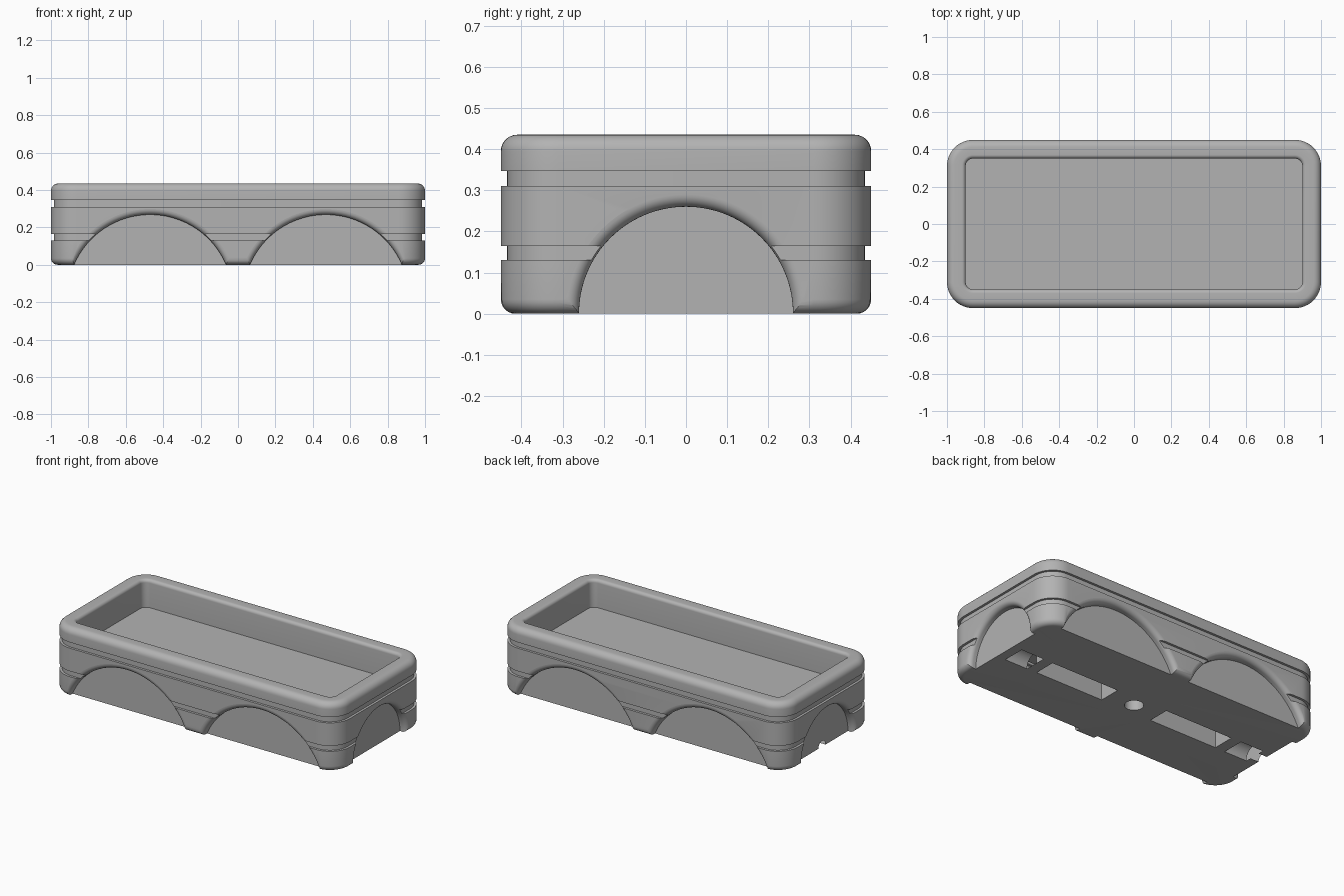
import bpy, bmesh, math
from mathutils import Matrix, Vector

if "Cube" in bpy.data.objects:
    bpy.data.objects.remove(bpy.data.objects["Cube"])

HX, HY, TOP, CORNER = 1.0, 0.45, 0.435, 0.14
DEPTH, FILLET = 0.05, 0.03

grey = bpy.data.materials.new("plain_grey")
grey.use_nodes = True
grey.diffuse_color = (0.45, 0.45, 0.45, 1)
grey.node_tree.nodes["Principled BSDF"].inputs["Base Color"].default_value = grey.diffuse_color


def rounded_rect(inset, z, steps=12):
    """Rounded rectangle ring, shrunk inwards by inset."""
    r, pts = CORNER - inset, []
    for q, (sx, sy) in enumerate([(1, 1), (-1, 1), (-1, -1), (1, -1)]):
        for i in range(steps + 1):
            a = (q + i / steps) * math.pi / 2
            pts.append(Vector((sx * (HX - CORNER) + r * math.cos(a),
                               sy * (HY - CORNER) + r * math.sin(a), z)))
    return pts


def circle(radius, z, steps=128):
    angles = [2 * math.pi * i / steps for i in range(steps)]
    return [Vector((radius * math.cos(a), radius * math.sin(a), z)) for a in angles]


def loft(name, rings, matrix=Matrix()):
    """Closed solid skinned over a list of rings."""
    bm = bmesh.new()
    loops = [[bm.verts.new(matrix @ p) for p in ring] for ring in rings]
    n = len(loops[0])
    for a, b in zip(loops, loops[1:]):
        for i in range(n):
            j = (i + 1) % n
            bm.faces.new((a[i], a[j], b[j], b[i]))
    bm.faces.new(loops[0][::-1])
    bm.faces.new(loops[-1])
    bmesh.ops.recalc_face_normals(bm, faces=bm.faces)
    mesh = bpy.data.meshes.new(name)
    bm.to_mesh(mesh)
    bm.free()
    obj = bpy.data.objects.new(name, mesh)
    bpy.context.collection.objects.link(obj)
    mesh.materials.append(grey)
    return obj


def quarter(r, inset, z, start, steps=7):
    """Quarter round in the wall section, as (inset, z) pairs."""
    angles = [math.radians(start - 90 * i / steps) for i in range(steps + 1)]
    return [(inset + r * math.cos(a), z + r * math.sin(a)) for a in angles]


# Wall section: rounded foot, two grooves, rounded rim, inner wall, tray floor
section = quarter(0.035, 0.035, 0.035, 270)
for low, high in ((0.13, 0.165), (0.31, 0.347)):
    section += [(0, low), (0.015, low), (0.015, high), (0, high)]
section += quarter(0.04, 0.04, TOP - 0.04, 180)
section += quarter(0.02, 0.08, TOP - 0.02, 90)
section += [(0.1, 0.26)]
body = loft("tray_body", [rounded_rect(i, z) for i, z in section])

cutters = []


def arch(radius, x, y, z, turn):
    """Round recess with a flared lip; its axis points out of the wall."""
    rings = [circle(radius, -DEPTH)]
    for i in range(8):
        a = math.pi / 2 * i / 7
        rings.append(circle(radius + FILLET * (1 - math.cos(a)), FILLET * (math.sin(a) - 1)))
    rings.append(circle(radius + FILLET, 0.03))
    place = Matrix.Translation((x, y, z)) @ Matrix.Rotation(turn, 4, "Z") @ Matrix.Rotation(math.pi / 2, 4, "X")
    cutters.append(loft("arch_cutter", rings, place))


def rod(radius, x0, x1):
    """Lengthwise round channel along the underside."""
    place = Matrix.Translation((x0, 0, 0)) @ Matrix.Rotation(math.pi / 2, 4, "Y")
    cutters.append(loft("channel_cutter", [circle(radius, 0, 48), circle(radius, x1 - x0, 48)], place))


def box(x0, x1, half, height):
    rings = [[Vector(p) for p in ((x0, -half, z), (x1, -half, z), (x1, half, z), (x0, half, z))]
             for z in (-0.1, height)]
    cutters.append(loft("slot_cutter", rings))


# Wheel-like arches on the long sides and the ends
for s in (-1, 1):
    for x in (-0.47, 0.47):
        arch(0.442, x, s * HY, -0.174, 0 if s < 0 else math.pi)
    arch(0.26, s * HX, 0, 0, s * math.pi / 2)

# Underside slots, end channels and centre hole
for s in (-1, 1):
    box(*sorted((s * 0.18, s * 0.66)), 0.07, 0.16)
    rod(0.072, *sorted((s * 0.73, s * 0.89)))
    rod(0.036, *sorted((s * 0.88, s * 1.05)))
cutters.append(loft("hole_cutter", [circle(0.055, -0.1, 48), circle(0.055, 0.16, 48)]))

# Cut everything out and bake the result
bpy.context.view_layer.objects.active = body
for c in cutters:
    mod = body.modifiers.new("cut", "BOOLEAN")
    mod.operation, mod.solver, mod.object = "DIFFERENCE", "EXACT", c
    bpy.ops.object.modifier_apply(modifier=mod.name)
    bpy.data.objects.remove(c)

bpy.ops.object.select_all(action="DESELECT")
body.select_set(True)
bpy.ops.object.shade_smooth_by_angle(angle=math.radians(30))
